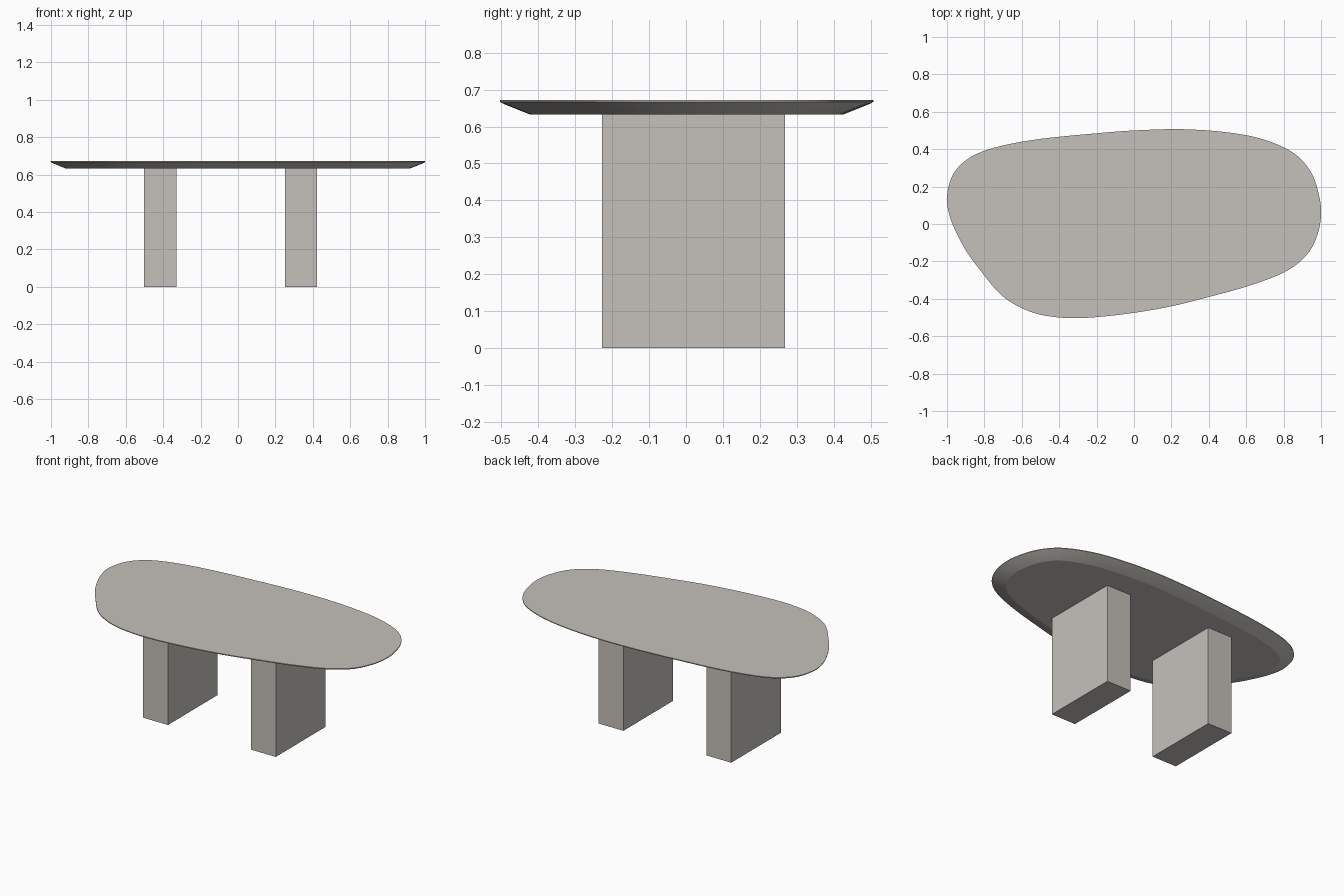
import bpy, bmesh
from mathutils import Vector

if "Cube" in bpy.data.objects:
    bpy.data.objects.remove(bpy.data.objects["Cube"])

stone = bpy.data.materials.new("warm grey stone")
stone.diffuse_color = (0.56, 0.53, 0.49, 1)
stone.use_nodes = True
stone.node_tree.nodes["Principled BSDF"].inputs["Base Color"].default_value = stone.diffuse_color

# Control points of the pebble outline, clockwise from the left end
OUTLINE = [(-1.0, .15), (-.965, .27), (-.87, .36), (-.72, .415), (-.5, .455),
           (-.2, .485), (0, .50), (.25, .507), (.5, .49), (.7, .45), (.86, .375),
           (.95, .27), (.99, .15), (1.0, .05), (.98, -.06), (.92, -.17), (.8, -.26),
           (.6, -.335), (.4, -.39), (.2, -.44), (0, -.475), (-.2, -.498),
           (-.35, -.503), (-.5, -.485), (-.62, -.44), (-.72, -.37), (-.82, -.25),
           (-.9, -.14), (-.96, -.025), (-.99, .06)]


def smooth_loop(points, steps):
    """Closed Catmull-Rom curve through the points."""
    pts = [Vector(p) for p in points]
    n, out = len(pts), []
    for i in range(n):
        a, b, c, d = (pts[(i + k) % n] for k in (-1, 0, 1, 2))
        for s in range(steps):
            t = s / steps
            out.append(.5 * (2 * b + (c - a) * t + (2 * a - 5 * b + 4 * c - d) * t ** 2
                             + (3 * b - a - 3 * c + d) * t ** 3))
    return out


def inset(loop, dist):
    """Move a clockwise loop inwards along its normals."""
    n, out = len(loop), []
    for i, p in enumerate(loop):
        t = (loop[(i + 3) % n] - loop[i - 3]).normalized()
        out.append(p + Vector((t.y, -t.x)) * dist)
    return out


def finish(name, bm):
    bmesh.ops.recalc_face_normals(bm, faces=bm.faces)
    mesh = bpy.data.meshes.new(name)
    bm.to_mesh(mesh)
    bm.free()
    mesh.materials.append(stone)
    obj = bpy.data.objects.new(name, mesh)
    bpy.context.collection.objects.link(obj)
    return obj


# Tabletop: thin vertical lip, then a wide under-bevel to a flat underside
outline = smooth_loop(OUTLINE, 5)
bm = bmesh.new()
rings = []
for dist, z in ((0, .672), (0, .667), (.008, .662), (.08, .633)):
    rings.append([bm.verts.new((p.x, p.y, z)) for p in inset(outline, dist)])
n = len(outline)
for upper, lower in zip(rings, rings[1:]):
    for i in range(n):
        j = (i + 1) % n
        bm.faces.new((upper[i], upper[j], lower[j], lower[i]))
bm.faces.new(rings[0])
bm.faces.new(rings[-1])
top = finish("tabletop", bm)
bpy.context.view_layer.objects.active = top
top.select_set(True)
bpy.ops.object.shade_smooth_by_angle(angle=.3)

# Two slab legs
for name, x0, x1 in (("left_leg", -.503, -.33), ("right_leg", .25, .423)):
    bm = bmesh.new()
    bmesh.ops.create_cube(bm, size=1)
    bmesh.ops.scale(bm, vec=(x1 - x0, .495, .633), verts=bm.verts)
    bmesh.ops.translate(bm, vec=((x0 + x1) / 2, .02, .3165), verts=bm.verts)
    finish(name, bm)
